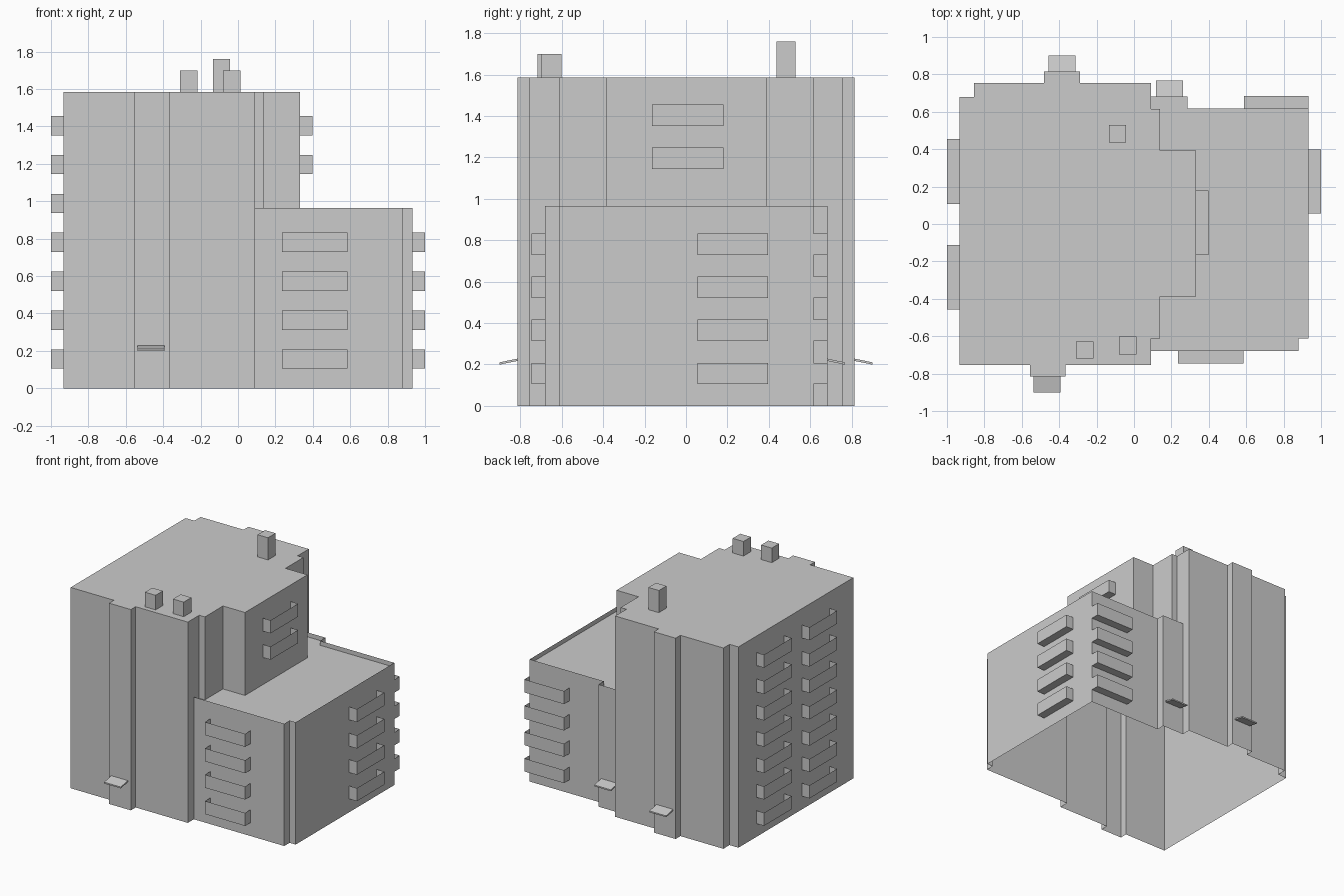
import bpy, bmesh
from mathutils import Vector

if "Cube" in bpy.data.objects:
    bpy.data.objects.remove(bpy.data.objects["Cube"])

TALL, LOW, LOW_ROOF = 1.585, 0.965, 0.93      # tall roof, low wall top, sunken low roof
STOREY, RAIL, DEPTH = 0.208, 0.103, 0.067     # storey pitch, balcony height, balcony depth


def face(bm, pts):
    bm.faces.new([bm.verts.new(p) for p in pts])


def walls(bm, path, z0, z1):
    """Upright panels along a plan path (outside on the right)."""
    for (ax, ay), (bx, by) in zip(path, path[1:]):
        face(bm, [(ax, ay, z0), (bx, by, z0), (bx, by, z1), (ax, ay, z1)])


def cap(bm, outline, z):
    face(bm, [(x, y, z) for x, y in outline])


def finish(name, bm):
    bmesh.ops.remove_doubles(bm, verts=bm.verts, dist=1e-4)
    mesh = bpy.data.meshes.new(name)
    bm.to_mesh(mesh)
    bm.free()
    bpy.context.collection.objects.link(bpy.data.objects.new(name, mesh))


# Plan outlines, counter-clockwise
tall_outer = [(0.09, 0.755), (-0.29, 0.755), (-0.29, 0.815), (-0.48, 0.815),
              (-0.48, 0.755), (-0.855, 0.755), (-0.855, 0.678), (-0.933, 0.678),
              (-0.933, -0.755), (-0.555, -0.755), (-0.555, -0.815),
              (-0.365, -0.815), (-0.365, -0.755), (0.09, -0.755)]
tall_inner = [(0.09, -0.68), (0.09, -0.613), (0.14, -0.613), (0.14, -0.387),
              (0.332, -0.387), (0.332, 0.392), (0.14, 0.392), (0.14, 0.615),
              (0.09, 0.615), (0.09, 0.683)]
low_outer = [(0.09, -0.68), (0.88, -0.68), (0.88, -0.613), (0.933, -0.613),
             (0.933, 0.617), (0.285, 0.617), (0.285, 0.683), (0.09, 0.683)]

# Tall block: open underneath, inner side stands on the low roof
bm = bmesh.new()
walls(bm, tall_inner[-1:] + tall_outer + tall_inner[:1], 0, TALL)
walls(bm, tall_inner, LOW_ROOF, TALL)
cap(bm, tall_outer + tall_inner[1:-1], TALL)
finish("tall_block", bm)

# Low block: thin parapet around a sunken roof
bm = bmesh.new()
walls(bm, low_outer, 0, LOW)
cap(bm, low_outer + tall_inner[-2:0:-1], LOW_ROOF)
finish("low_block", bm)


def balconies(name, p, q, storeys):
    """Open-topped trays on the wall from p to q."""
    p, q = Vector(p), Vector(q)
    d = (q - p).normalized()
    out = Vector((d.y, -d.x)) * DEPTH
    path = [tuple(v) for v in (p, p + out, q + out, q)]
    bm = bmesh.new()
    for i in storeys:
        z = 0.105 + STOREY * i
        walls(bm, path, z, z + RAIL)
        cap(bm, path[::-1], z)
    finish(name, bm)


balconies("left_back_balconies", (-0.933, 0.455), (-0.933, 0.108), range(7))
balconies("left_front_balconies", (-0.933, -0.113), (-0.933, -0.458), range(7))
balconies("right_balconies", (0.933, 0.055), (0.933, 0.397), range(4))
balconies("front_balconies", (0.235, -0.68), (0.585, -0.68), range(4))
balconies("back_balconies", (0.933, 0.617), (0.587, 0.617), range(4))
balconies("upper_balconies", (0.332, -0.165), (0.332, 0.18), (5, 6))


def box(name, x0, x1, y0, y1, z0, z1, slope=0.0):
    """Box whose y1 end drops by slope."""
    bm = bmesh.new()
    bmesh.ops.create_cube(bm, size=1)
    for v in bm.verts:
        end = v.co.y > 0
        v.co = (x1 if v.co.x > 0 else x0, y1 if end else y0,
                (z1 if v.co.z > 0 else z0) - (slope if end else 0))
    bmesh.ops.recalc_face_normals(bm, faces=bm.faces)
    finish(name, bm)


# Sloping entrance canopies
box("front_canopy", -0.537, -0.392, -0.815, -0.902, 0.217, 0.228, 0.018)
box("back_canopy", -0.458, -0.312, 0.815, 0.902, 0.217, 0.228, 0.018)
box("low_back_canopy", 0.118, 0.263, 0.683, 0.768, 0.217, 0.228, 0.018)

# Rooftop vents
box("vent_a", -0.31, -0.217, -0.718, -0.627, TALL, 1.70)
box("vent_b", -0.08, 0.014, -0.697, -0.602, TALL, 1.70)
box("vent_c", -0.134, -0.043, 0.436, 0.53, TALL, 1.76)
